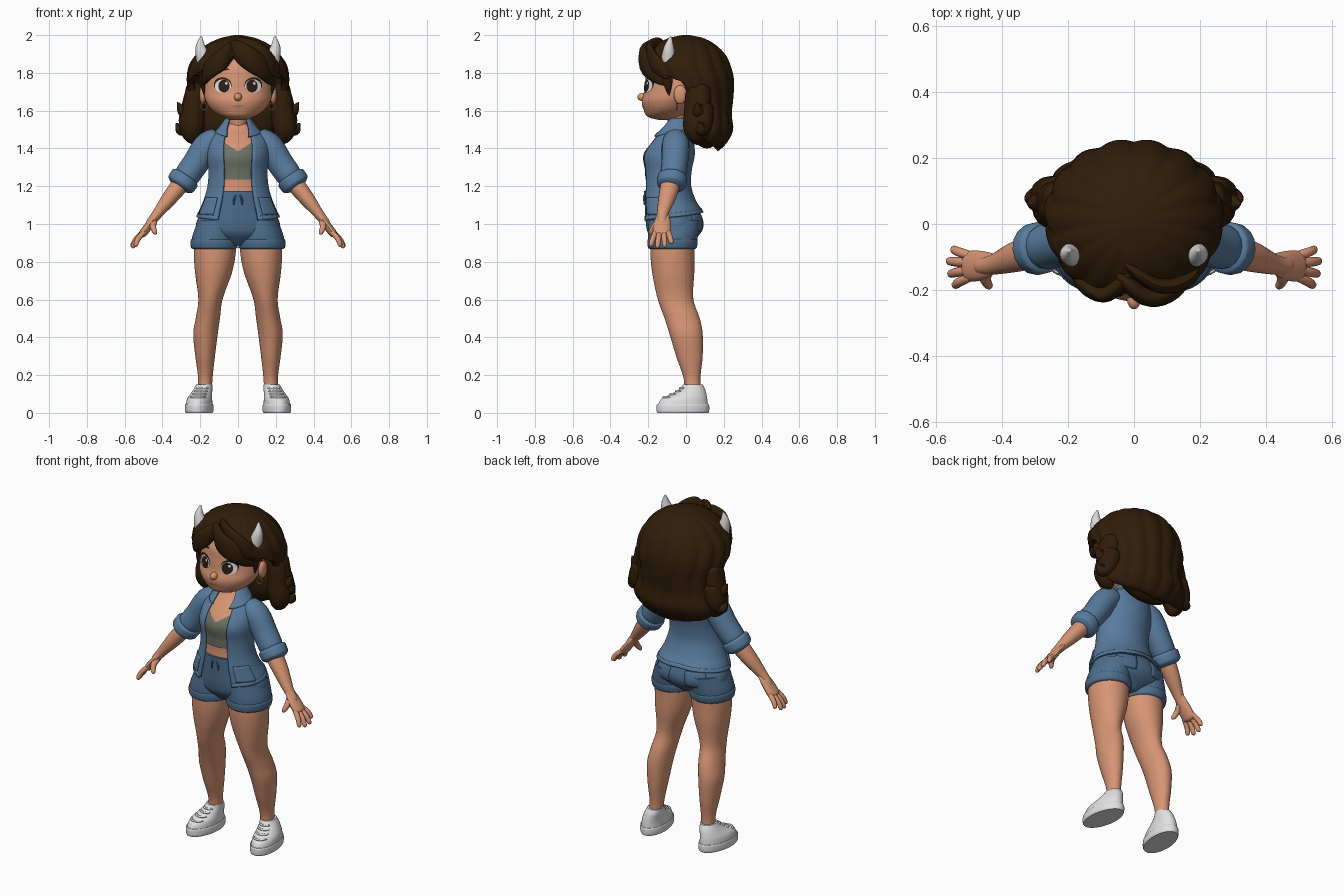
import bpy, bmesh
from math import sin, cos, pi, sqrt, radians
from mathutils import Vector, Matrix

cube = bpy.data.objects.get("Cube")
if cube:
    bpy.data.objects.remove(cube, do_unlink=True)


def material(name, r, g, b):
    m = bpy.data.materials.new(name)
    m.use_nodes = True
    m.diffuse_color = (r, g, b, 1)
    bsdf = m.node_tree.nodes["Principled BSDF"]
    bsdf.inputs["Base Color"].default_value = (r, g, b, 1)
    bsdf.inputs["Roughness"].default_value = 0.8
    return m


SKIN = material("skin", 0.68, 0.30, 0.175)
DENIM = material("denim blue", 0.10, 0.20, 0.34)
SHORTS = material("dark denim", 0.075, 0.155, 0.265)
HAIR = material("dark brown hair", 0.030, 0.0125, 0.003)
WHITE = material("white", 0.75, 0.75, 0.75)
HORN = material("horn ivory", 0.70, 0.69, 0.67)
TOP = material("grey green", 0.15, 0.17, 0.135)
EYE = material("eye brown", 0.025, 0.012, 0.007)
LIP = material("lip", 0.50, 0.20, 0.12)
GOLD = material("earring", 0.45, 0.24, 0.10)


def interp(keys, t):
    """Smooth curve through rows whose first entry is the parameter."""
    keys = sorted(keys)
    t = min(max(t, keys[0][0]), keys[-1][0])
    n = len(keys)
    i = max(j for j in range(n - 1) if keys[j][0] <= t)
    a, b = keys[i], keys[i + 1]
    p, q = keys[max(i - 1, 0)], keys[min(i + 2, n - 1)]
    h = b[0] - a[0]
    u = (t - a[0]) / h
    out = []
    for k in range(1, len(a)):
        m0 = (b[k] - p[k]) / (b[0] - p[0]) * h
        m1 = (q[k] - a[k]) / (q[0] - a[0]) * h
        out.append(a[k] * (2*u**3 - 3*u*u + 1) + m0 * (u**3 - 2*u*u + u)
                   + b[k] * (3*u*u - 2*u**3) + m1 * (u**3 - u*u))
    return out


def finish(bm, name, mat, mirror=False, thick=0):
    bmesh.ops.recalc_face_normals(bm, faces=bm.faces)
    me = bpy.data.meshes.new(name)
    bm.to_mesh(me)
    bm.free()
    me.materials.append(mat)
    ob = bpy.data.objects.new(name, me)
    bpy.context.collection.objects.link(ob)
    bpy.ops.object.select_all(action="DESELECT")
    ob.select_set(True)
    bpy.context.view_layer.objects.active = ob
    bpy.ops.object.shade_smooth_by_angle(angle=radians(45))
    if thick:
        mod = ob.modifiers.new("thickness", "SOLIDIFY")
        mod.thickness, mod.offset = thick, -1
    if mirror:
        ob.modifiers.new("mirror", "MIRROR")
    return ob


def skin_rings(bm, rings, closed, caps):
    rows = [[bm.verts.new(p) for p in r] for r in rings]
    n = len(rows[0])
    for a, b in zip(rows, rows[1:]):
        for j in range(n if closed else n - 1):
            k = (j + 1) % n
            bm.faces.new((a[j], a[k], b[k], b[j]))
    if "b" in caps:
        bm.faces.new(rows[0])
    if "t" in caps:
        bm.faces.new(rows[-1])


def shell(name, mat, keys, lo, hi, lift=0, span=None, segs=48, rows=24,
          rib=0, count=0, ease=1, caps="bt", mirror=False, thick=0):
    """Stack of ellipses (z, cx, cy, rx, ry); angle 0 is the front."""
    bm, rings = bmesh.new(), []
    for i in range(rows + 1):
        ring = []
        for j in range(segs):
            th = 2 * pi * j / segs
            a = min(th, 2 * pi - th)
            l = lo(a) if callable(lo) else lo
            h = hi(a) if callable(hi) else hi
            z = h - (h - l) * (1 - i / rows) ** ease
            if span:
                s, e = span(z)
                th = s + (e - s) * j / (segs - 1)
            cx, cy, rx, ry = interp(keys, z)
            k = 1 + rib * (abs(sin(count * th / 2 + sin(11 * z) * sin(th))) - 0.7)
            ring.append((cx + (rx + lift) * k * sin(th), cy - (ry + lift) * k * cos(th), z))
        rings.append(ring)
    skin_rings(bm, rings, span is None, "" if span else caps)
    return finish(bm, name, mat, mirror, thick)


def tube(name, mat, pts, wide=(0, 1, 0), flat=1, mirror=True, segs=16, end=0.15):
    """Rounded sweep through (x, y, z, radius); flat thins it across the wide axis."""
    keys = [(i, *p) for i, p in enumerate(pts)]
    bm, rings, n, last = bmesh.new(), [], 24, len(pts) - 1
    for i in range(n + 1):
        u = (1 - cos(pi * i / n)) / 2
        x, y, z, r = interp(keys, u * last)
        d = Vector(interp(keys, u * last + 0.02)[:3]) - Vector(interp(keys, u * last - 0.02)[:3])
        d.normalize()
        a = Vector(wide)
        a = (a - d * a.dot(d)).normalized()
        b = d.cross(a)
        e = min(1, min(u, 1 - u) / end)
        r *= max(0.04, sqrt(max(0, 1 - (1 - e) ** 2)))
        rings.append([Vector((x, y, z)) + a * r * cos(2*pi*j/segs) + b * r * flat * sin(2*pi*j/segs)
                      for j in range(segs)])
    skin_rings(bm, rings, True, "bt")
    return finish(bm, name, mat, mirror)


def blob(name, mat, pos, size, mirror=False):
    bm = bmesh.new()
    bmesh.ops.create_uvsphere(bm, u_segments=24, v_segments=14, radius=1)
    bm.transform(Matrix.Translation(pos) @ Matrix.Diagonal((*size, 1)))
    return finish(bm, name, mat, mirror)


# Head
HEAD = [(1.55, 0, -.10, .035, .04), (1.565, 0, -.118, .08, .082), (1.60, 0, -.10, .135, .122),
        (1.65, 0, -.08, .17, .154), (1.70, 0, -.055, .182, .166), (1.76, 0, -.04, .18, .175),
        (1.84, 0, -.03, .175, .17), (1.91, 0, 0, .13, .13), (1.95, 0, 0, .05, .05)]
shell("head", SKIN, HEAD, 1.55, 1.95, rows=40, segs=64)
blob("nose", SKIN, (0, -.228, 1.672), (.021, .03, .022))
blob("ears", SKIN, (.187, -.03, 1.685), (.018, .035, .05), True)
tube("neck", SKIN, [(0, -.035, 1.42, .05), (0, -.045, 1.5, .046), (0, -.06, 1.62, .05)], mirror=False)


def face_plate(name, mat, x, z, rx, rz, lift, tilt=0, mirror=True):
    bm = bmesh.new()
    bmesh.ops.create_circle(bm, cap_ends=True, cap_tris=True, segments=28, radius=1)
    for v in bm.verts:
        px, pz = v.co.x * rx, v.co.y * rz
        px, pz = x + px * cos(tilt) - pz * sin(tilt), z + px * sin(tilt) + pz * cos(tilt)
        cx, cy, hx, hy = interp(HEAD, pz)
        v.co = (px, cy - hy * sqrt(1 - (px / hx) ** 2) - lift, pz)
    return finish(bm, name, mat, mirror)


face_plate("lashes", EYE, .081, 1.736, .047, .041, .003, .15)
face_plate("eye_whites", WHITE, .08, 1.73, .043, .036, .006)
face_plate("irises", EYE, .074, 1.73, .03, .034, .0085)
for side, label in ((1, "left"), (-1, "right")):
    face_plate(label + "_eye_glint", WHITE, side * .074 + .012, 1.745, .007, .008, .0098, mirror=False)
face_plate("eyebrows", HAIR, .078, 1.818, .032, .006, .005, -.05)
face_plate("mouth", LIP, 0, 1.622, .03, .005, .004, mirror=False)

# Earrings
bpy.ops.mesh.primitive_torus_add(location=(0, 0, 0), major_radius=.018, minor_radius=.004,
                                 major_segments=20, minor_segments=8)
ring = bpy.context.object
ring.name = "earrings"
ring.data.transform(Matrix.Translation((.18, -.05, 1.622)) @ Matrix.Rotation(pi / 2, 4, "X"))
ring.data.materials.append(GOLD)
ring.modifiers.new("mirror", "MIRROR")

# Hair: ribbed mass with a hairline that is high in front and long behind
MASS = [(1.385, 0, .07, .15, .10), (1.41, 0, .045, .225, .155), (1.45, 0, .035, .272, .195),
        (1.50, 0, .03, .29, .22), (1.58, 0, .03, .266, .212), (1.66, 0, .025, .262, .225),
        (1.76, 0, .02, .27, .235), (1.84, 0, 0, .257, .237), (1.90, 0, 0, .218, .207),
        (1.95, 0, 0, .165, .155), (1.985, 0, 0, .09, .09), (2.0, 0, 0, .02, .02)]
HAIRLINE = [(0, 1.905), (.35, 1.87), (.7, 1.825), (1.2, 1.77), (1.5, 1.72), (1.75, 1.52),
            (2, 1.43), (3.15, 1.385)]
shell("hair_mass", HAIR, MASS, lambda a: interp(HAIRLINE, a)[0], 2.0, segs=144, rows=48,
      rib=.042, count=16, ease=1.7, caps="t", thick=.035)
blob("hair_underside", HAIR, (0, .11, 1.57), (.22, .10, .17))
UP = (0, 0, 1)
tube("bang_right", HAIR, [(-.01, -.15, 1.95, .04), (-.085, -.212, 1.872, .05), (-.155, -.178, 1.81, .048),
                          (-.19, -.10, 1.735, .018)], UP, .5, False)
tube("bang_left", HAIR, [(-.05, -.155, 1.955, .04), (.04, -.22, 1.89, .058), (.125, -.195, 1.825, .055),
                         (.19, -.10, 1.735, .018)], UP, .5, False)
tube("bang_upper", HAIR, [(-.03, -.12, 1.965, .03), (.07, -.185, 1.925, .05), (.16, -.17, 1.86, .048),
                          (.225, -.09, 1.77, .02)], UP, .45, False)
tube("sideburns", HAIR, [(.185, -.10, 1.8, .03), (.187, -.095, 1.74, .022), (.178, -.09, 1.68, .004)], flat=.6)
tube("side_locks", HAIR, [(.225, .05, 1.75, .05), (.235, .05, 1.6, .06), (.245, .05, 1.5, .062),
                          (.22, .06, 1.42, .025)])
tube("flicks", HAIR, [(.22, .08, 1.74, .05), (.24, .075, 1.64, .055), (.285, .065, 1.595, .036),
                      (.322, .06, 1.645, .004)], end=.06)
tube("low_flicks", HAIR, [(.23, .09, 1.64, .055), (.26, .085, 1.54, .058), (.30, .08, 1.50, .034),
                          (.328, .075, 1.535, .005)], end=.06)
tube("horns", HORN, [(.172, -.09, 1.82, .036), (.182, -.092, 1.87, .039), (.198, -.09, 1.935, .027),
                     (.195, -.08, 1.995, .004)], end=.03)

# Torso, top and open jacket
TORSO = [(1.02, 0, -.07, .225, .168), (1.07, 0, -.075, .207, .162), (1.12, 0, -.09, .185, .145),
         (1.20, 0, -.10, .162, .128), (1.28, 0, -.10, .157, .13), (1.37, 0, -.095, .165, .142),
         (1.46, 0, -.067, .15, .105), (1.50, 0, -.05, .108, .078), (1.545, 0, -.045, .066, .057)]
shell("body", SKIN, TORSO, 1.155, 1.53, lift=-.02)
shell("crop_top", TOP, TORSO, 1.235, lambda a: 1.385 + .09 * min(a, .6), lift=-.013, caps="")


def opening(z):
    g = .5 + max(0, z - 1.47) * 6
    return g, 2 * pi - g


def hem(a):
    return 1.02 + .045 * a / pi


shell("jacket", DENIM, TORSO, hem, 1.545, span=opening, rows=36, thick=.012)
shell("jacket_hem_band", DENIM, TORSO, hem, lambda a: hem(a) + .02, lift=.003, span=opening, rows=3, thick=.008)
shell("jacket_pockets", DENIM, TORSO, 1.05, 1.14, lift=.006, span=lambda z: (.65, 1.25), segs=10, rows=8,
      mirror=True, thick=.009)
COLLAR = [(1.47, 0, -.06, .135, .115), (1.51, 0, -.05, .10, .085), (1.56, 0, -.04, .062, .056)]
shell("collar", DENIM, COLLAR, lambda a: 1.465 + .02 * a, 1.56, lift=.004, rows=10, thick=.012,
      span=lambda z: (.42 + (z - 1.465) * 4, 2 * pi - .42 - (z - 1.465) * 4))

# Arms, sleeves and hands
tube("sleeves", DENIM, [(.085, -.055, 1.455, .06), (.16, -.055, 1.415, .073), (.225, -.06, 1.32, .07),
                        (.30, -.077, 1.215, .068)])
tube("sleeve_cuffs", DENIM, [(.268, -.07, 1.262, .078), (.29, -.074, 1.23, .08), (.318, -.08, 1.188, .076)], end=.3)
tube("forearms", SKIN, [(.28, -.075, 1.24, .055), (.36, -.10, 1.14, .046), (.43, -.124, 1.05, .03),
                        (.48, -.128, .985, .026)], flat=.9)
tube("palms", SKIN, [(.41, -.118, 1.075, .026), (.465, -.126, 1.0, .045), (.515, -.128, .935, .046)], flat=.47)
for i, tip in enumerate([(.55, -.075, .895), (.565, -.112, .877), (.56, -.152, .872), (.545, -.188, .88)]):
    base = Vector((.49, -.098 - .02 * i, .965))
    mid = base.lerp(Vector(tip), .55) + Vector((.006, 0, .006))
    tube(f"finger_{i + 1}", SKIN, [(*base, .014), (*mid, .0145), (*tip, .012)], segs=10)
tube("thumbs", SKIN, [(.445, -.135, 1.02, .02), (.45, -.168, .985, .017), (.435, -.193, .945, .011)], segs=10)

# Shorts
HIPS = [(.885, 0, -.068, .05, .07), (.91, 0, -.066, .12, .10), (.95, 0, -.062, .21, .138),
        (1.0, 0, -.06, .222, .152), (1.07, 0, -.073, .19, .143), (1.12, 0, -.087, .17, .13),
        (1.18, 0, -.10, .152, .118)]
shell("shorts", SHORTS, HIPS, .885, 1.175, rows=32)
shell("waistband", SHORTS, HIPS, 1.14, 1.175, lift=.004, rows=4)
THIGH = [(.87, .126, -.072, .118, .124), (.93, .125, -.07, .118, .132), (1.02, .11, -.062, .10, .135)]
shell("short_legs", SHORTS, THIGH, .88, 1.02, mirror=True)
CUFF = [(.868, .126, -.072, .114, .12), (.875, .126, -.072, .123, .129), (.915, .126, -.071, .124, .133),
        (.922, .126, -.071, .115, .125)]
shell("short_cuffs", SHORTS, CUFF, .868, .922, rows=10, mirror=True)
shell("back_pockets", SHORTS, HIPS, .96, 1.05, lift=.006, span=lambda z: (2.3, 2.9), segs=10, rows=8,
      mirror=True, thick=.008)
tube("drawstrings", SHORTS, [(.01, -.222, 1.155, .005), (.02, -.222, 1.13, .005), (.022, -.22, 1.1, .004)], segs=8)

# Legs
LEG = [(.09, .178, .035, .038, .045), (.18, .173, .032, .038, .044), (.30, .174, .018, .052, .07),
       (.42, .172, 0, .065, .088), (.50, .16, -.02, .064, .093), (.60, .146, -.055, .064, .094),
       (.75, .129, -.068, .099, .112), (.87, .122, -.072, .112, .117), (.98, .118, -.065, .105, .115)]
shell("legs", SKIN, LEG, .09, .98, rows=48, mirror=True)

# Shoes, turned slightly outward
SOLE = [(0, .2, -.018, .070, .136), (.008, .2, -.018, .074, .14), (.04, .2, -.018, .074, .14),
        (.046, .2, -.018, .071, .136)]
UPPER = [(.04, .2, -.018, .069, .134), (.075, .198, -.010, .065, .122), (.10, .193, .014, .057, .094),
         (.125, .186, .033, .05, .069), (.15, .179, .038, .043, .052)]
shoes = [shell("shoe_soles", WHITE, SOLE, 0, .046, rows=10, mirror=True),
         shell("shoe_uppers", WHITE, UPPER, .04, .15, rows=20, mirror=True)]
for i in range(4):
    z = .083 + .016 * i
    cx, cy, rx, ry = interp(UPPER, z)
    shoes.append(tube(f"shoe_lace_{i + 1}", WHITE, [
        (cx + rx * sin(a), cy - (ry + .002) * cos(a), z, .006) for a in (-.75, -.35, 0, .35, .75)], segs=8))
pivot = Vector((.19, .03, 0))
turn = Matrix.Translation(pivot) @ Matrix.Rotation(radians(7), 4, "Z") @ Matrix.Translation(-pivot)
for ob in shoes:
    ob.data.transform(turn)
